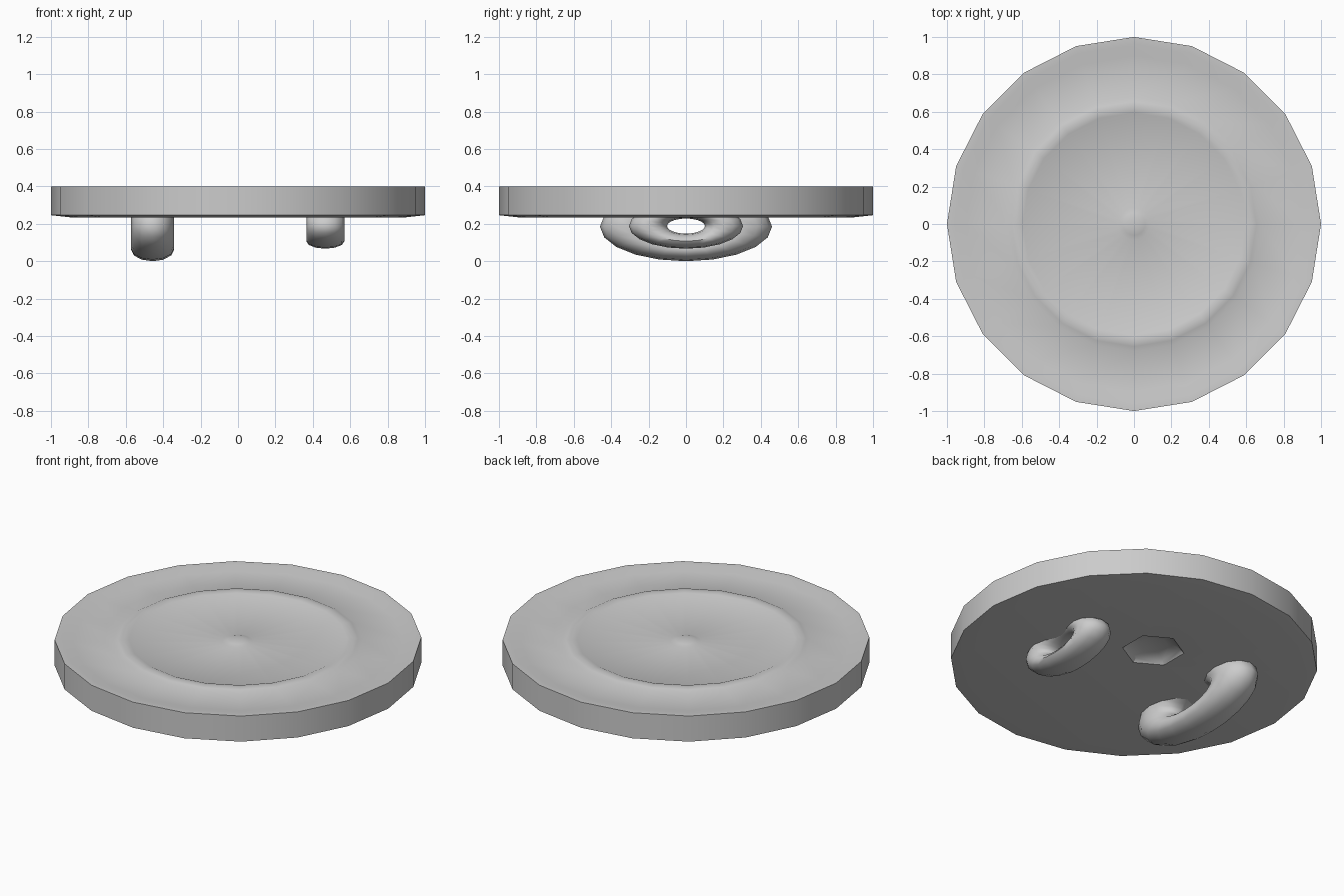
import bpy, bmesh, math

if "Cube" in bpy.data.objects:
    bpy.data.objects.remove(bpy.data.objects["Cube"])

SIDES = 20


def smooth(obj, angle=40):
    bpy.ops.object.select_all(action='DESELECT')
    bpy.context.view_layer.objects.active = obj
    obj.select_set(True)
    bpy.ops.object.shade_smooth_by_angle(angle=math.radians(angle))


def lathe(name, profile, steps):
    """Spin (radius, z) points, from axis to axis, around z."""
    bm = bmesh.new()
    rings = []
    for r, z in profile:
        if r == 0:
            rings.append([bm.verts.new((0, 0, z))] * steps)
        else:
            rings.append([bm.verts.new((r * math.cos(math.tau * i / steps),
                                        r * math.sin(math.tau * i / steps), z))
                          for i in range(steps)])
    for a, b in zip(rings, rings[1:]):
        for i in range(steps):
            j = (i + 1) % steps
            bm.faces.new(dict.fromkeys((a[i], a[j], b[j], b[i])))
    bmesh.ops.recalc_face_normals(bm, faces=bm.faces)
    mesh = bpy.data.meshes.new(name)
    bm.to_mesh(mesh)
    bm.free()
    obj = bpy.data.objects.new(name, mesh)
    bpy.context.collection.objects.link(obj)
    return obj


# Thick round plate: dished underside, raised lip, round ridge and centre boss
plate = lathe("shield_plate", [
    (0, 0.235), (0.90, 0.235), (1.0, 0.246),
    (1.0, 0.40), (0.96, 0.399), (0.90, 0.386),
    (0.68, 0.386), (0.655, 0.397), (0.625, 0.40), (0.595, 0.397), (0.57, 0.386),
    (0.085, 0.386), (0.06, 0.394), (0.03, 0.399), (0, 0.40)], SIDES)

# Shallow faceted dent in the underside
bpy.ops.mesh.primitive_uv_sphere_add(segments=6, ring_count=6, location=(0.03, 0.2, 0.235))
dent = bpy.context.object
dent.name = "dent_cutter"
dent.scale = (0.17, 0.17, 0.04)
dent.hide_render = True
cut = plate.modifiers.new("dent", 'BOOLEAN')
cut.operation = 'DIFFERENCE'
cut.object = dent
cut.solver = 'EXACT'
bpy.context.view_layer.objects.active = plate
bpy.ops.object.modifier_apply(modifier=cut.name)
bpy.data.objects.remove(dent)
smooth(plate)

# Two flattened ring grips half sunk into the back: (name, x, outer size, thickness x, depth z)
for name, x, half_y, half_x, half_z in (
        ("arm_loop", -0.457, 0.46, 0.115, 0.185),
        ("hand_grip", 0.467, 0.305, 0.102, 0.121)):
    bpy.ops.mesh.primitive_torus_add(major_segments=20, minor_segments=12,
                                     major_radius=1.0, minor_radius=0.5)
    loop = bpy.context.object
    loop.name = name
    loop.rotation_euler = (0, math.pi / 2, 0)
    bpy.ops.object.transform_apply(location=False, rotation=True, scale=False)
    loop.scale = (half_x / 0.5, half_y / 1.5, half_z / 1.5)
    loop.location = (x, 0, 0.188)
    bpy.ops.object.transform_apply(location=False, rotation=False, scale=True)
    smooth(loop, 60)
# Larger loop reaches the ground plane
bpy.data.objects["arm_loop"].location.z = 0.185
